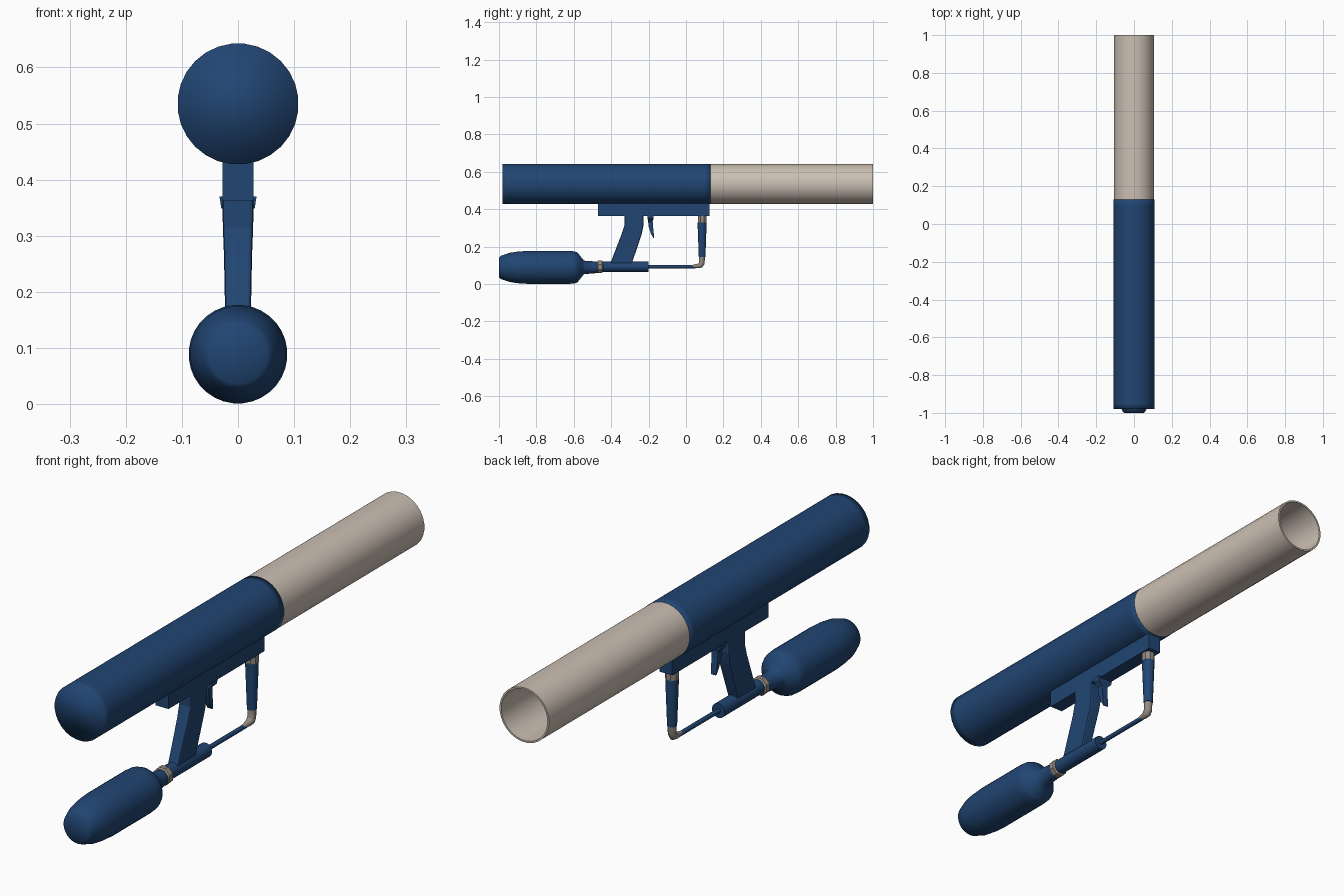
import bpy, bmesh, math
from mathutils import Matrix, Vector

if "Cube" in bpy.data.objects:
    bpy.data.objects.remove(bpy.data.objects["Cube"])


def material(name, rgb):
    m = bpy.data.materials.new(name)
    m.diffuse_color = (*rgb, 1)
    m.use_nodes = True
    m.node_tree.nodes["Principled BSDF"].inputs["Base Color"].default_value = m.diffuse_color
    return m


NAVY = material("navy", (0.015, 0.06, 0.17))
BEIGE = material("beige", (0.60, 0.52, 0.45))
METAL = material("metal", (0.30, 0.26, 0.23))


def finish(name, bm, mat, angle=35):
    bmesh.ops.recalc_face_normals(bm, faces=bm.faces)
    mesh = bpy.data.meshes.new(name)
    bm.to_mesh(mesh)
    bm.free()
    ob = bpy.data.objects.new(name, mesh)
    bpy.context.collection.objects.link(ob)
    mesh.materials.append(mat)
    bpy.ops.object.select_all(action='DESELECT')
    ob.select_set(True)
    bpy.context.view_layer.objects.active = ob
    if angle >= 180:
        bpy.ops.object.shade_smooth()
    elif angle > 0:
        bpy.ops.object.shade_smooth_by_angle(angle=math.radians(angle))
    return ob


def lathe(name, profile, z, mat, sides=24, closed=False, angle=35, upright_y=None):
    """Rings of (radius, position) along y, or along z when upright_y is given."""
    bm = bmesh.new()
    rings = []
    for r, p in profile:
        ring = []
        for i in range(sides):
            a = 2 * math.pi * (i + 0.5) / sides
            u, v = r * math.cos(a), r * math.sin(a)
            co = (u, p, z + v) if upright_y is None else (u, upright_y + v, p)
            ring.append(bm.verts.new(co))
        rings.append(ring)
    pairs = list(zip(rings, rings[1:]))
    if closed:
        pairs.append((rings[-1], rings[0]))
    else:
        bm.faces.new(rings[0])
        bm.faces.new(rings[-1])
    for a, b in pairs:
        for i in range(sides):
            j = (i + 1) % sides
            bm.faces.new((a[i], a[j], b[j], b[i]))
    return finish(name, bm, mat, angle)


def layers(name, rows, mat, angle=0):
    """Stack of rectangles: (back y, front y, z, half width)."""
    bm = bmesh.new()
    rings = [[bm.verts.new(c) for c in ((-w, y0, z), (w, y0, z), (w, y1, z), (-w, y1, z))]
             for y0, y1, z, w in rows]
    bm.faces.new(rings[0])
    bm.faces.new(rings[-1])
    for a, b in zip(rings, rings[1:]):
        for i in range(4):
            j = (i + 1) % 4
            bm.faces.new((a[i], a[j], b[j], b[i]))
    return finish(name, bm, mat, angle)


# Main body and open barrel
Z = 0.535
lathe("body", [(0.108, -0.98), (0.108, -0.95), (0.108, 0.10), (0.108, 0.13)], Z, NAVY, 28, angle=180)
lathe("barrel", [(0.107, 0.12), (0.107, 1.0), (0.100, 1.0), (0.100, 0.12)], Z, BEIGE, 28, closed=True)

# Rail under the body
layers("rail", [(-0.47, 0.125, 0.363, 0.028), (-0.47, 0.125, 0.46, 0.028)], NAVY)

# Slanted hand grip with softened edges
grip = layers("grip", [(-0.405, -0.290, 0.11, 0.022), (-0.345, -0.237, 0.265, 0.025),
                       (-0.329, -0.227, 0.315, 0.027), (-0.329, -0.227, 0.37, 0.028)], NAVY)
bevel = grip.modifiers.new("soft_edges", 'BEVEL')
bevel.width = 0.006
bevel.segments = 2

# Curved trigger with a flared top
layers("trigger", [(-0.174, -0.170, 0.245, 0.010), (-0.188, -0.172, 0.27, 0.012),
                   (-0.199, -0.176, 0.305, 0.013), (-0.203, -0.178, 0.335, 0.014),
                   (-0.205, -0.174, 0.350, 0.030), (-0.205, -0.172, 0.37, 0.033)], NAVY)

# Air tank, lock nut and the tube under the grip
lathe("air_tank", [(0.052, -1.0), (0.062, -0.99), (0.078, -0.945), (0.085, -0.90), (0.088, -0.85),
                   (0.088, -0.62), (0.086, -0.595), (0.080, -0.58), (0.048, -0.555),
                   (0.036, -0.545), (0.033, -0.50), (0.028, -0.46)], 0.089, NAVY, 32, angle=75)
lathe("lock_nut", [(0.030, -0.475), (0.036, -0.470), (0.036, -0.450), (0.030, -0.445)], 0.092, METAL, 8, angle=0)
lathe("grip_tube", [(0.028, -0.45), (0.028, -0.20)], 0.093, NAVY, 20)
lathe("gas_line", [(0.009, -0.21), (0.009, 0.05)], 0.093, NAVY, 12)

# Elbow pipe, widening as it turns up into the fore grip
curve = bpy.data.curves.new("elbow_pipe", 'CURVE')
curve.dimensions = '3D'
curve.bevel_depth = 0.016
curve.bevel_resolution = 3
curve.use_fill_caps = True
path = [(0.03, 0.094, 0.5), (0.065, 0.097, 0.8), (0.078, 0.101, 1.0),
        (0.085, 0.113, 1.0), (0.086, 0.15, 1.0)]
spline = curve.splines.new('POLY')
spline.points.add(len(path) - 1)
for pt, (y, z, r) in zip(spline.points, path):
    pt.co = (0, y, z, 1)
    pt.radius = r
curve.materials.append(METAL)
bpy.context.collection.objects.link(bpy.data.objects.new("elbow_pipe", curve))

# Tapered fore grip and the hex fitting above it
lathe("fore_grip", [(0.018, 0.145), (0.024, 0.31), (0.024, 0.33)], 0, NAVY, 20, upright_y=0.086)
lathe("hex_fitting", [(0.025, 0.328), (0.025, 0.366)], 0, METAL, 8, angle=0, upright_y=0.086)
